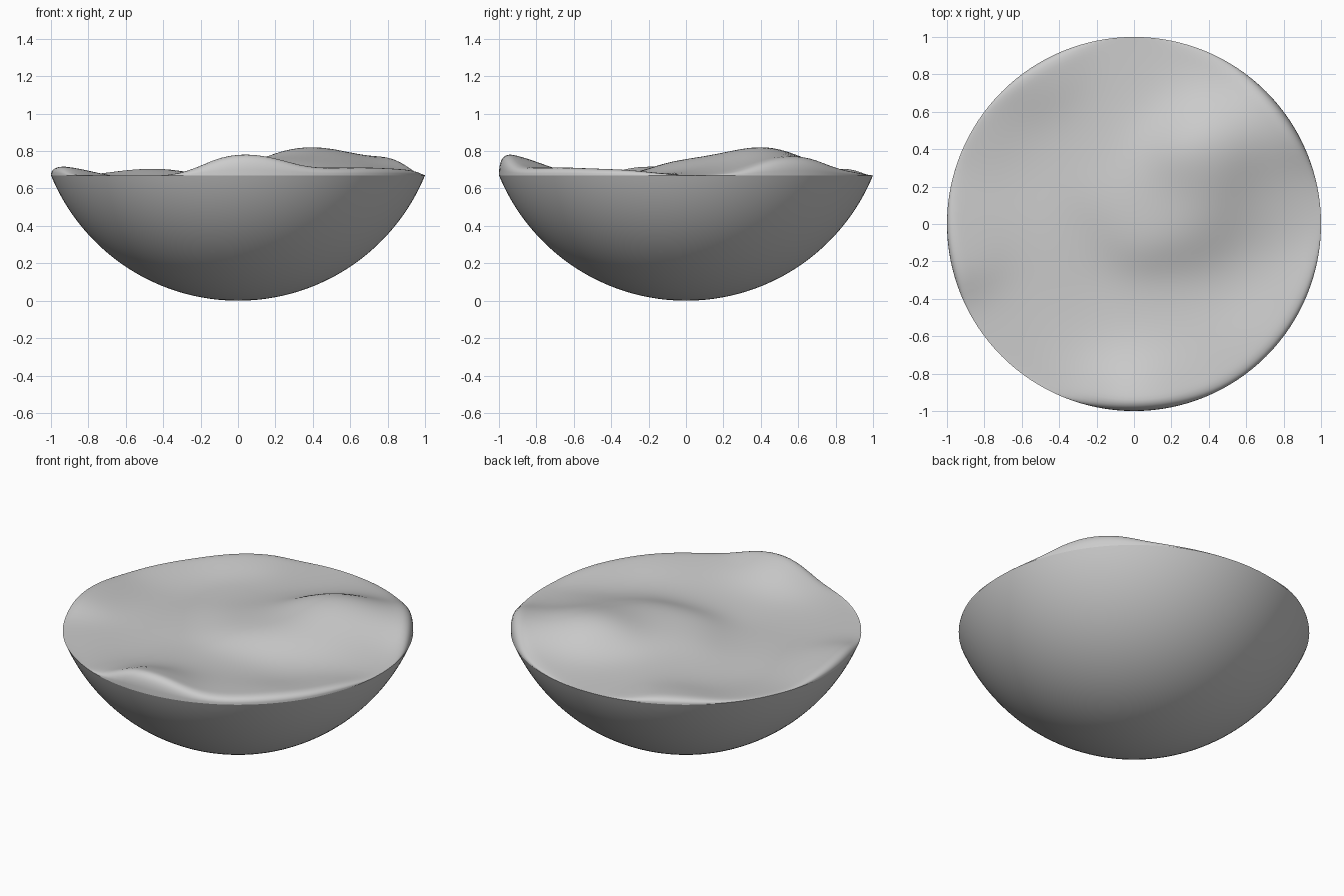
import bpy, bmesh, math

if "Cube" in bpy.data.objects:
    bpy.data.objects.remove(bpy.data.objects["Cube"])

SEG = 128
RIM_Z = 0.67
R = (1 + RIM_Z ** 2) / (2 * RIM_Z)  # radius of the spherical bowl

# Gentle hills and hollows on the filling: x, y, height
HILLS = [
    (0.05, -0.95, .785), (0.4, 0.4, .82), (0.8, 0.58, .77), (0.45, 0.85, .70),
    (0.0, 1.0, .67), (0.05, 0.7, .68), (-0.55, 0.8, .705), (-0.85, 0.5, .675),
    (-1.0, -0.05, .72), (-0.75, 0.1, .665), (-0.55, 0.4, .65), (-0.25, 0.4, .68),
    (-0.4, -0.1, .655), (0.0, 0.1, .73), (0.3, 0.05, .765), (0.98, 0.1, .675),
    (0.7, 0.15, .72), (0.65, -0.2, .675), (0.93, -0.4, .71), (0.3, -0.4, .675),
    (0.0, -0.55, .675), (-0.35, -0.5, .65), (-0.42, -0.9, .67), (-0.75, -0.62, .67),
    (0.35, -0.7, .70), (0.6, -0.78, .715),
]
weights = [h for _, _, h in HILLS]


def height(x, y):
    num = den = 0.0
    for (px, py, _), v in zip(HILLS, weights):
        w = math.exp(-((x - px) ** 2 + (y - py) ** 2) / (2 * 0.19 ** 2))
        num += w * v
        den += w
    return num / den


# Correct the smoothing so the surface passes close to the given heights
for _ in range(8):
    errors = [h - height(x, y) for x, y, h in HILLS]
    weights = [w + e * 0.8 for w, e in zip(weights, errors)]


def disc_surface(name, radii, z_at):
    bm = bmesh.new()
    centre = bm.verts.new((0, 0, z_at(0, 0, 0)))
    prev = None
    for r in radii:
        ring = []
        for i in range(SEG):
            a = 2 * math.pi * i / SEG
            x, y = r * math.cos(a), r * math.sin(a)
            ring.append(bm.verts.new((x, y, z_at(x, y, r))))
        for i in range(SEG):
            j = (i + 1) % SEG
            if prev:
                bm.faces.new((prev[i], ring[i], ring[j], prev[j]))
            else:
                bm.faces.new((centre, ring[i], ring[j]))
        prev = ring
    for f in bm.faces:
        f.smooth = True
    mesh = bpy.data.meshes.new(name)
    bm.to_mesh(mesh)
    bm.free()
    obj = bpy.data.objects.new(name, mesh)
    bpy.context.collection.objects.link(obj)
    return obj


# Bowl: spherical cap
top_angle = math.asin(1 / R)
bowl = disc_surface("bowl", [R * math.sin(top_angle * i / 40) for i in range(1, 41)],
                    lambda x, y, r: R - math.sqrt(R * R - r * r))
bowl.data.flip_normals()


# Filling: wavy top that rounds over to meet the rim
def filling_z(x, y, r):
    s = min(1.0, max(0.0, (r - 0.91) / 0.09))
    return RIM_Z + (height(x, y) - RIM_Z) * (1 - s ** 3) ** (1 / 2.5)


radii = [0.9 * i / 36 for i in range(1, 37)]
radii += [0.92, 0.94, 0.955, 0.97, 0.98, 0.987, 0.993, 0.997, 0.999, 1.0]
disc_surface("filling", radii, filling_z)
